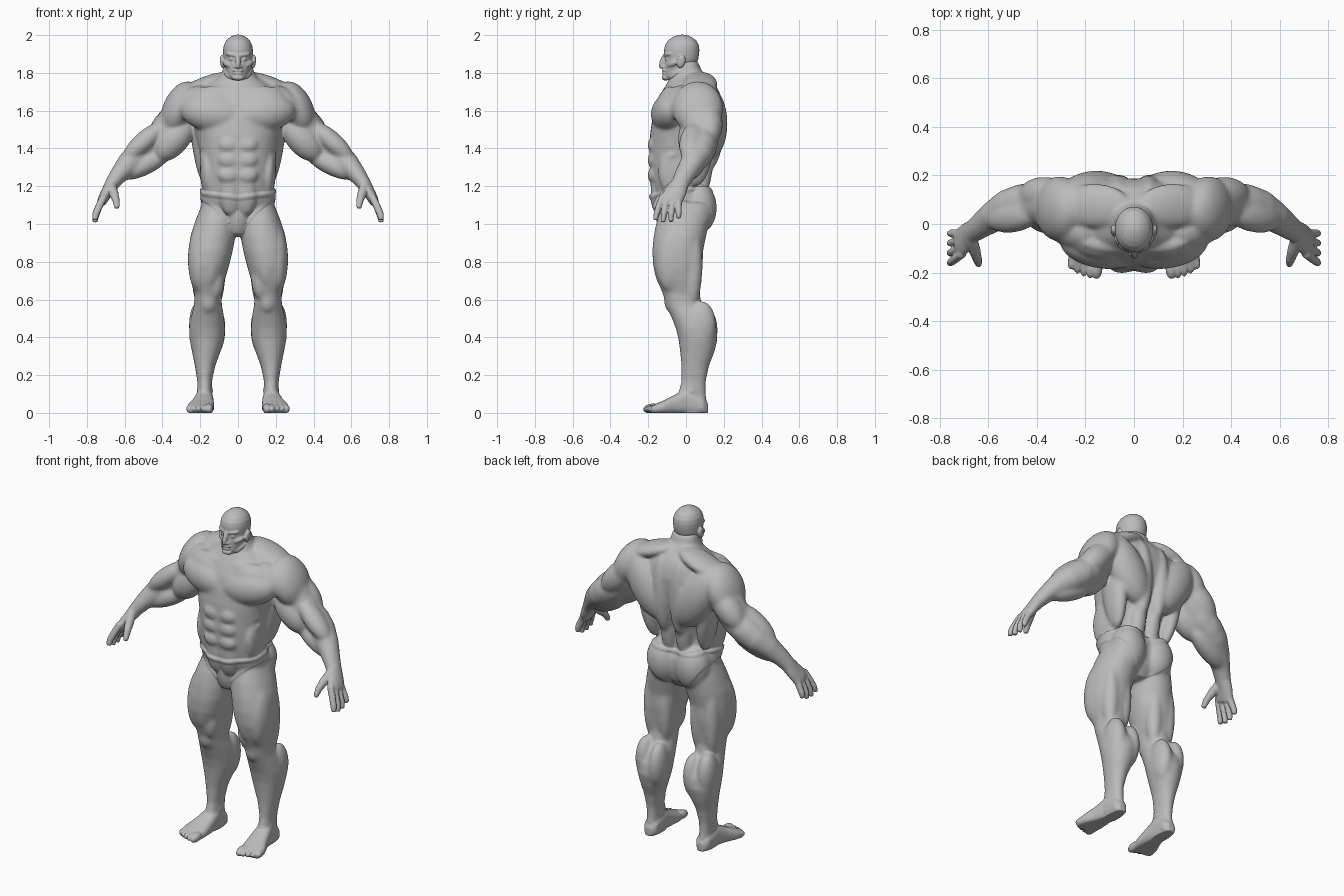
import bpy, bmesh, math
from mathutils import Vector, Matrix

skin = bpy.data.materials.new("grey_clay")
skin.diffuse_color = (0.5, 0.5, 0.5, 1)


def power(v, p):
    return math.copysign(abs(v) ** p, v)


def ramp(v, soft=.007):
    t = max(0, min(1, v / soft + .5))
    return t * t * (3 - 2 * t)


def loft(bm, rings, p=0.9, n=32):
    """Skin a closed tube through rings of (centre, half axis u, half axis v)."""
    loops = []
    for c, u, v in rings:
        angles = [2 * math.pi * i / n for i in range(n)]
        loops.append([bm.verts.new(c + u * power(math.cos(a), p) + v * power(math.sin(a), p))
                      for a in angles])
    for a, b in zip(loops, loops[1:]):
        for i in range(n):
            bm.faces.new((a[i], a[(i + 1) % n], b[(i + 1) % n], b[i]))
    bm.faces.new(loops[0][::-1])
    bm.faces.new(loops[-1])


def stack(bm, rows, side=1, p=0.9):
    """Horizontal slices: z, x from, x to, y from, y to."""
    loft(bm, [(Vector((side * (a + b) / 2, (c + d) / 2, z)),
               Vector(((b - a) / 2, 0, 0)), Vector((0, (d - c) / 2, 0)))
              for z, a, b, c, d in rows], p)


def frame(d):
    """Width and depth axes across direction d, depth being close to y."""
    d = d.normalized()
    ref = Vector((0, 1, 0)) if abs(d.y) < 0.9 else Vector((0, 0, 1))
    n = (ref - d * ref.dot(d)).normalized()
    return d.cross(n), n


def tube(bm, rows, side=1):
    """Limb along a path: x, y, z, half width, half depth."""
    pts = [Vector((side * r[0], r[1], r[2])) for r in rows]
    rings = []
    for i, r in enumerate(rows):
        w, n = frame(pts[min(i + 1, len(pts) - 1)] - pts[max(i - 1, 0)])
        rings.append((pts[i], w * r[3], n * r[4]))
    loft(bm, rings, 1.0, 20)


def muscle(bm, a, b, w, d, side=1):
    """Ellipsoid stretched from a to b with half width w and half depth d."""
    a, b = (Vector((side * p[0], p[1], p[2])) for p in (a, b))
    axis = (b - a) / 2
    u, n = frame(axis)
    m = Matrix((u * w, n * d, axis)).transposed().to_4x4()
    bmesh.ops.create_uvsphere(bm, u_segments=24, v_segments=16, radius=1,
                              matrix=Matrix.Translation((a + b) / 2) @ m)


def bake(ob):
    """Replace the mesh by its modified result."""
    done = bpy.data.meshes.new_from_object(
        ob.evaluated_get(bpy.context.evaluated_depsgraph_get()))
    ob.modifiers.clear()
    ob.data = done


def fuse(name, bm, voxel, iterations):
    """Melt overlapping parts into one smooth skin."""
    bmesh.ops.recalc_face_normals(bm, faces=bm.faces)
    me = bpy.data.meshes.new(name)
    bm.to_mesh(me)
    ob = bpy.data.objects.new(name, me)
    bpy.context.collection.objects.link(ob)
    r = ob.modifiers.new("fuse", 'REMESH')
    r.mode, r.voxel_size = 'VOXEL', voxel
    s = ob.modifiers.new("soften", 'SMOOTH')
    s.factor, s.iterations = 0.5, iterations
    bake(ob)
    ob.data.materials.clear()
    ob.data.materials.append(skin)
    ob.data.polygons.foreach_set("use_smooth", [True] * len(ob.data.polygons))
    return ob


# Trunk and neck core
body = bmesh.new()
trunk = [(.94, .05, -.06, .06), (1.0, .13, -.10, .10), (1.06, .18, -.13, .115),
         (1.12, .192, -.155, .115), (1.18, .188, -.17, .09), (1.25, .184, -.183, .085),
         (1.32, .188, -.19, .105), (1.40, .203, -.19, .14), (1.48, .222, -.187, .168),
         (1.56, .24, -.175, .182), (1.64, .25, -.155, .185), (1.70, .22, -.125, .17),
         (1.74, .16, -.10, .15), (1.775, .10, -.082, .115), (1.81, .08, -.068, .08),
         (1.86, .07, -.055, .062)]
stack(body, [(z, -w, w, a, b) for z, w, a, b in trunk])
muscle(body, (0, -.12, 1.12), (0, -.09, .93), .05, .045)

leg = [(1.10, .03, .19, -.12, .11), (1.02, .01, .222, -.15, .12), (.94, .015, .248, -.167, .105),
       (.86, .03, .26, -.176, .088), (.78, .05, .26, -.172, .086), (.70, .073, .247, -.148, .076),
       (.63, .09, .228, -.12, .07), (.57, .088, .23, -.104, .082), (.52, .078, .243, -.08, .118),
       (.45, .071, .256, -.052, .158), (.39, .075, .254, -.037, .165), (.32, .097, .24, -.028, .147),
       (.25, .123, .226, -.022, .12), (.17, .14, .213, -.022, .104), (.10, .142, .21, -.04, .102),
       (.03, .135, .215, -.05, .108), (-.003, .14, .21, -.04, .103)]
foot = [(.113, .175, .02, .05), (.09, .175, .04, .08), (0, .178, .045, .125), (-.06, .185, .055, .092),
        (-.12, .197, .068, .062), (-.16, .203, .068, .045), (-.18, .205, .06, .034)]
arm = [(.25, .06, 1.66, .07, .09), (.30, .065, 1.59, .095, .10), (.355, .075, 1.51, .09, .09),
       (.42, .085, 1.44, .083, .08), (.47, .085, 1.405, .08, .075), (.52, .07, 1.368, .074, .07),
       (.58, .03, 1.318, .061, .062), (.635, -.01, 1.255, .044, .05), (.665, -.03, 1.215, .036, .044),
       (.69, -.05, 1.175, .029, .052), (.713, -.075, 1.135, .025, .058), (.722, -.083, 1.115, .021, .056)]

# Muscles: from, to, half width, half depth
torso_muscles = [
    ((-.03, -.12, 1.562), (.30, -.07, 1.61), .098, .086),   # chest
    ((.02, -.10, 1.64), (.26, -.06, 1.66), .07, .065),      # upper chest
    ((.17, -.04, 1.72), (.34, .0, 1.55), .065, .075),       # shoulder front
    ((.245, .055, 1.748), (.37, .07, 1.48), .086, .132),    # shoulder
    ((.165, .05, 1.20), (.225, .08, 1.68), .048, .085),     # flank of back
    ((.05, .13, 1.36), (.27, .118, 1.72), .11, .093),       # shoulder blade
    ((.02, .075, 1.79), (.30, .075, 1.69), .042, .09),      # neck slope
    ((.065, .13, 1.75), (.05, .115, 1.28), .055, .078),     # mid back
    ((.05, .07, 1.12), (.05, .11, 1.45), .045, .048),       # lower back
    ((.04, -.14, 1.05), (.045, -.16, 1.27), .05, .034),     # lower belly
    ((.155, -.04, 1.13), (.17, -.07, 1.40), .035, .09),     # waist
    ((.095, .055, .95), (.10, .07, 1.21), .095, .092),      # buttock
    ((.06, .01, 1.84), (.015, -.09, 1.71), .02, .022),      # neck cord
    ((.015, -.11, 1.705), (.22, -.075, 1.715), .016, .022)]  # collar bone
torso_muscles += [((.0, -.172, z), (.105, -.165, z + .005), .041, .033)
                  for z in (1.255, 1.335, 1.415)]           # belly blocks
torso_muscles += [((.13, -.135, z - .02), (.20, -.06, z + .03), .022, .024)
                  for z in (1.34, 1.40, 1.46)]              # rib blocks
limb_muscles = [
    ((.20, -.06, 1.0), (.205, -.08, .64), .06, .09),        # outer thigh
    ((.115, -.085, .82), (.12, -.085, .60), .045, .05),     # inner knee
    ((.12, -.10, 1.08), (.155, -.115, .66), .058, .067),    # front thigh
    ((.11, .04, .97), (.115, .03, .56), .045, .05),         # back thigh
    ((.20, .04, .97), (.20, .03, .56), .045, .05),
    ((.155, -.08, .65), (.157, -.075, .53), .042, .036),    # knee cap
    ((.115, .09, .57), (.12, .09, .31), .048, .076),        # calf
    ((.207, .085, .59), (.207, .085, .34), .05, .072),
    ((.13, .03, .12), (.22, .03, .115), .022, .024),        # ankle
    ((.25, .03, 1.55), (.43, .035, 1.345), .078, .072),     # upper arm front
    ((.28, .12, 1.63), (.46, .12, 1.43), .072, .072),       # upper arm back
    ((.39, .05, 1.53), (.60, .01, 1.345), .052, .062),      # forearm top
    ((.36, .07, 1.38), (.62, .015, 1.25), .052, .054),      # forearm underside
    ((.42, .13, 1.46), (.48, .13, 1.38), .034, .036)]       # elbow

for s in (1, -1):
    stack(body, leg, s, 0.95)
    tube(body, arm, s)
    for m in torso_muscles + limb_muscles:
        muscle(body, *m, side=s)
    # Foot and toes
    loft(body, [(Vector((s * x, y, h / 2 - .002)), Vector((w, 0, 0)), Vector((0, 0, h / 2 + .002)))
                for y, x, w, h in foot], 0.75)
    for i in range(5):
        x, r = .155 + .026 * i, (.021, .015, .014, .014, .014)[i]
        tip = -.225 + .0025 * i * i
        muscle(body, (x - .003, -.14, .03), (x, tip, .017), r, r + .002, s)
    # Fingers and thumb
    for i in range(4):
        k = i - 1.5
        y, drop = -.085 + .029 * k, (.0, .012, .010, -.008)[i]
        tube(body, [(.708, y + .005, 1.15, .017, .0135), (.735, y - .006 + .006 * k, 1.095, .017, .0135),
                    (.752, y - .012 + .010 * k, 1.055 - drop / 2, .016, .013),
                    (.758, y - .016 + .012 * k, 1.024 - drop, .012, .010)], s)
    tube(body, [(.672, -.065, 1.20, .024, .026), (.656, -.11, 1.16, .022, .022),
                (.645, -.145, 1.125, .017, .017), (.639, -.168, 1.085, .012, .012)], s)

body_ob = fuse("body", body, .0065, 3)

# Blend the muscles together, leaving hands and toes crisp
soft = body_ob.vertex_groups.new(name="soft")
for v in body_ob.data.vertices:
    weight = ramp(.62 - abs(v.co.x), .08) * ramp(v.co.z - .11, .06)
    soft.add([v.index], weight, 'REPLACE')
blend = body_ob.modifiers.new("blend", 'SMOOTH')
blend.factor, blend.iterations, blend.vertex_group = 0.5, 34, "soft"
bake(body_ob)

# Regain lost volume, and raise briefs between waistband and leg openings
moves = []
for v in body_ob.data.vertices:
    x, y, z = abs(v.co.x), v.co.y, v.co.z
    lift = .003
    if x < .27 and .88 < z < 1.25:
        back = max(0, min(1, (y + .10) / .15))
        top = 1.15 + .13 * x + .025 * back
        front_line = .95 + .185 * (max(0, x - .03) / .16) ** .7
        low = front_line * (1 - back) + (.945 + .19 * (x / .2) ** 2) * back
        lift += (.006 * ramp(z - low) + .005 * ramp(z - top + .022, .012)) * ramp(top - z)
    moves.append((v, v.normal * lift))
for v, m in moves:
    v.co += m
    v.co.z = max(0, v.co.z)

# Head with face
head = bmesh.new()
skull = [(1.762, .03, -.112, -.05), (1.785, .053, -.117, 0), (1.82, .065, -.116, .04),
         (1.85, .072, -.115, .057), (1.873, .077, -.111, .065), (1.90, .079, -.116, .07),
         (1.925, .079, -.116, .071), (1.95, .074, -.11, .067), (1.973, .061, -.094, .053),
         (1.988, .044, -.073, .033), (1.997, .028, -.053, .012), (2.002, .012, -.033, -.008)]
stack(head, [(z, -w, w, a, b) for z, w, a, b in skull], p=.97)
muscle(head, (0, -.105, 1.905), (0, -.137, 1.822), .014, .017)      # nose
muscle(head, (-.03, -.113, 1.813), (.03, -.113, 1.813), .008, .015)  # lips
muscle(head, (-.027, -.113, 1.797), (.027, -.113, 1.797), .008, .014)
muscle(head, (-.032, -.108, 1.775), (.032, -.108, 1.775), .016, .02)  # chin
for s in (1, -1):
    muscle(head, (-.008, -.112, 1.89), (.066, -.083, 1.902), .013, .018, s)  # brow
    muscle(head, (.02, -.103, 1.873), (.046, -.097, 1.873), .008, .012, s)   # eye
    muscle(head, (.026, -.098, 1.832), (.078, -.05, 1.86), .018, .02, s)    # cheek
    muscle(head, (.002, -.119, 1.832), (.023, -.115, 1.832), .010, .014, s)  # nostril
    muscle(head, (.035, -.088, 1.772), (.066, .0, 1.818), .022, .024, s)    # jaw
    muscle(head, (.08, -.034, 1.825), (.087, -.018, 1.895), .012, .023, s)  # ear
fuse("head", head, .004, 6)
